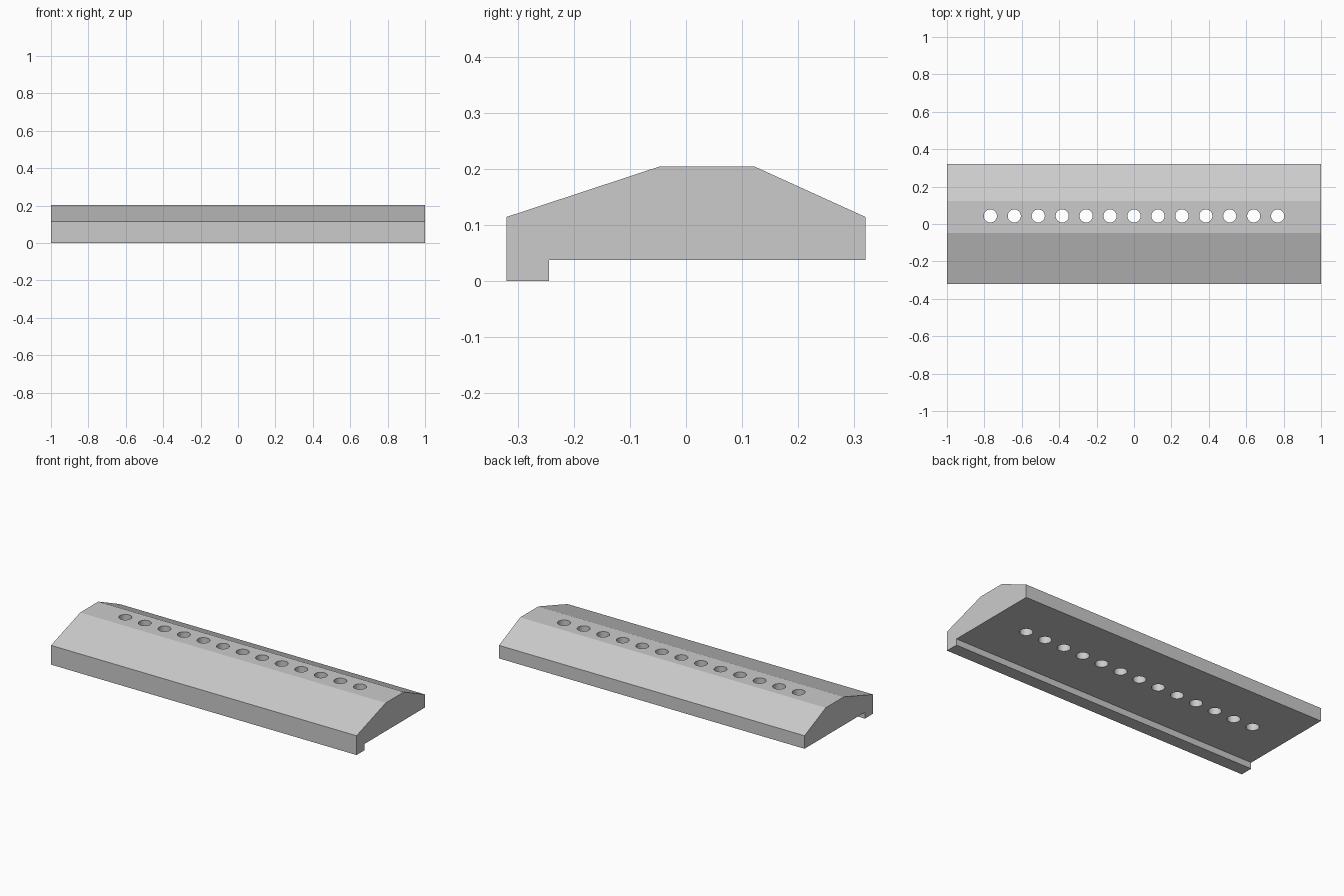
import bpy
import bmesh

old = bpy.data.objects.get("Cube")
if old:
    bpy.data.objects.remove(old, do_unlink=True)

# Plain grey finish
grey = bpy.data.materials.new("light grey")
grey.use_nodes = True
colour = (0.6, 0.6, 0.6, 1)
grey.diffuse_color = colour
grey.node_tree.nodes["Principled BSDF"].inputs["Base Color"].default_value = colour


def mesh_object(name, bm):
    bmesh.ops.recalc_face_normals(bm, faces=bm.faces)
    mesh = bpy.data.meshes.new(name)
    bm.to_mesh(mesh)
    bm.free()
    mesh.materials.append(grey)
    obj = bpy.data.objects.new(name, mesh)
    bpy.context.collection.objects.link(obj)
    return obj


# Bar: side profile with sloped top and front lip, extruded along x
profile = [(-0.32, 0), (-0.244, 0), (-0.244, 0.037), (0.32, 0.037),
           (0.32, 0.114), (0.122, 0.204), (-0.047, 0.204), (-0.32, 0.114)]
bm = bmesh.new()
end = bm.faces.new([bm.verts.new((-1, y, z)) for y, z in profile])
ext = bmesh.ops.extrude_face_region(bm, geom=[end])
bmesh.ops.translate(bm, vec=(2, 0, 0),
                    verts=[v for v in ext["geom"] if isinstance(v, bmesh.types.BMVert)])
bar = mesh_object("bar", bm)

# Row of round through holes along the flat ridge
HOLES, SPACING, RADIUS = 13, 0.128, 0.035
bm = bmesh.new()
for i in range(HOLES):
    hole = bmesh.ops.create_cone(bm, cap_ends=True, segments=32,
                                 radius1=RADIUS, radius2=RADIUS, depth=0.4)
    bmesh.ops.translate(bm, verts=hole["verts"],
                        vec=((i - HOLES // 2) * SPACING, 0.043, 0.12))
cutter = mesh_object("hole_cutter", bm)
cutter.hide_render = True

cut = bar.modifiers.new("holes", 'BOOLEAN')
cut.operation = 'DIFFERENCE'
cut.solver = 'EXACT'
cut.object = cutter

# Apply the cut and drop the cutter, then smooth the hole walls
bpy.ops.object.select_all(action='DESELECT')
bar.select_set(True)
bpy.context.view_layer.objects.active = bar
bpy.ops.object.modifier_apply(modifier=cut.name)
bpy.data.objects.remove(cutter, do_unlink=True)
bpy.ops.object.shade_smooth_by_angle(angle=0.3)
